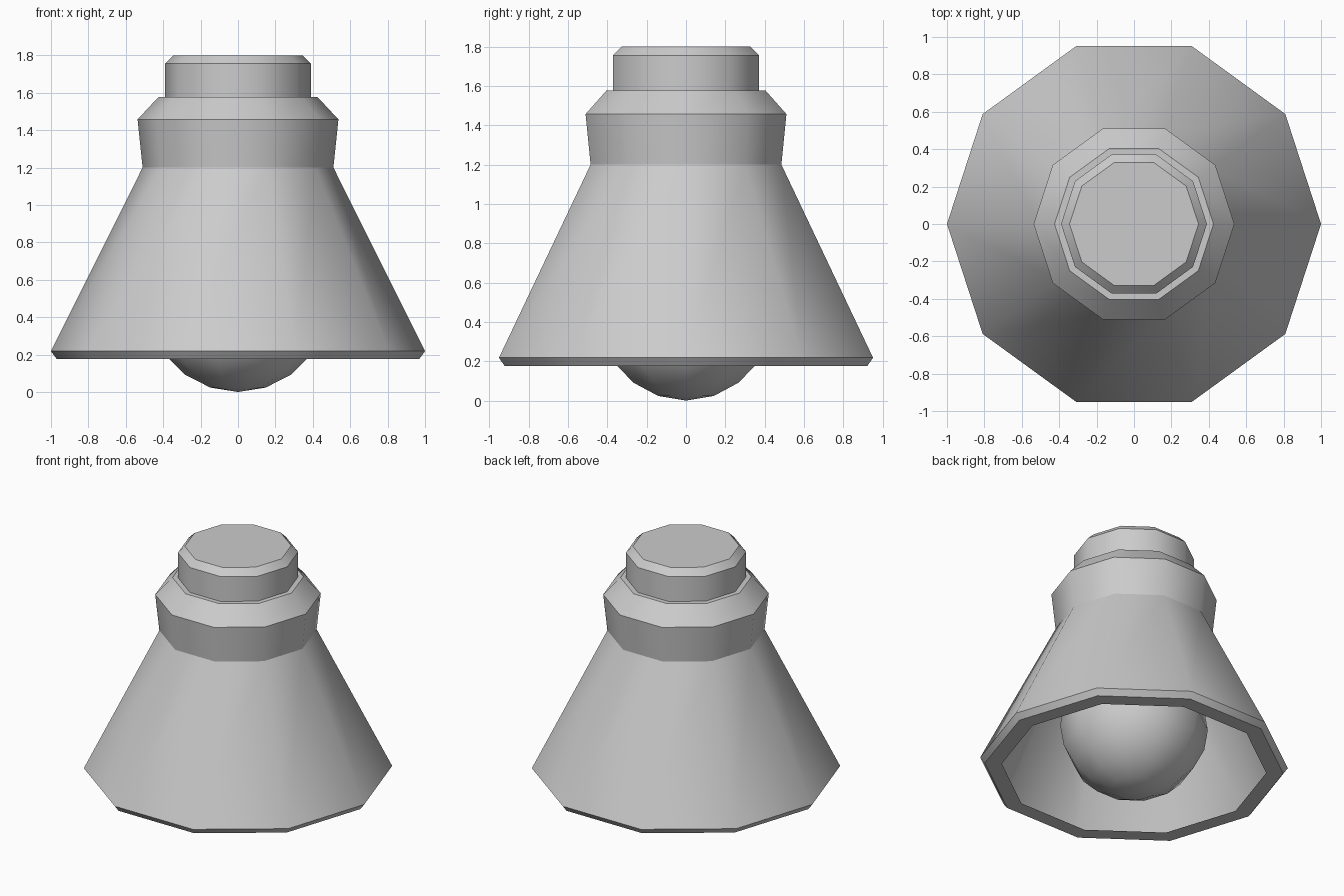
import bpy, bmesh
from math import cos, sin, pi

if "Cube" in bpy.data.objects:
    bpy.data.objects.remove(bpy.data.objects["Cube"])

SIDES = 10


def lathe(name, profile, crisp=True, cap_bottom=False, cap_top=False):
    """Spin (radius, z) points into a ten-sided body; crisp keeps rings sharp."""
    bm = bmesh.new()
    rings = []
    for r, z in profile:
        if r < 1e-5:
            rings.append([bm.verts.new((0, 0, z))] * SIDES)
        else:
            rings.append([bm.verts.new((r * cos(2 * pi * i / SIDES),
                                        r * sin(2 * pi * i / SIDES), z))
                          for i in range(SIDES)])
    for a, b in zip(rings, rings[1:]):
        for i in range(SIDES):
            j = (i + 1) % SIDES
            corners = list(dict.fromkeys((a[i], a[j], b[j], b[i])))
            bm.faces.new(corners).smooth = True
    if cap_bottom:
        bm.faces.new(rings[0][::-1])
    if cap_top:
        bm.faces.new(rings[-1])
    if crisp:
        for e in bm.edges:
            if abs(e.verts[0].co.z - e.verts[1].co.z) < 1e-5:
                e.smooth = False
    mesh = bpy.data.meshes.new(name)
    bm.to_mesh(mesh)
    bm.free()
    obj = bpy.data.objects.new(name, mesh)
    bpy.context.collection.objects.link(obj)
    # Mid grey, a little darker than the default
    mesh.materials.append(grey)
    return obj


grey = bpy.data.materials.new("grey")
grey.diffuse_color = (0.59, 0.59, 0.59, 1)
grey.use_nodes = True
grey.node_tree.nodes["Principled BSDF"].inputs["Base Color"].default_value = grey.diffuse_color

# Thin shell shade with an inward lip at the bottom and a collar on top
lathe("lamp_shade", [(0.86, 0.177), (0.97, 0.177), (1.0, 0.218), (0.51, 1.2),
                     (0.537, 1.457), (0.425, 1.577), (0.38, 1.577)])

# Top cap set on the collar
lathe("top_cap", [(0.39, 1.57), (0.39, 1.755), (0.345, 1.80)],
      cap_top=True)

# Round bulb
R = 0.48
lathe("bulb", [(R * sin(k * pi / 10), R - R * cos(k * pi / 10))
               for k in range(11)], crisp=False)
